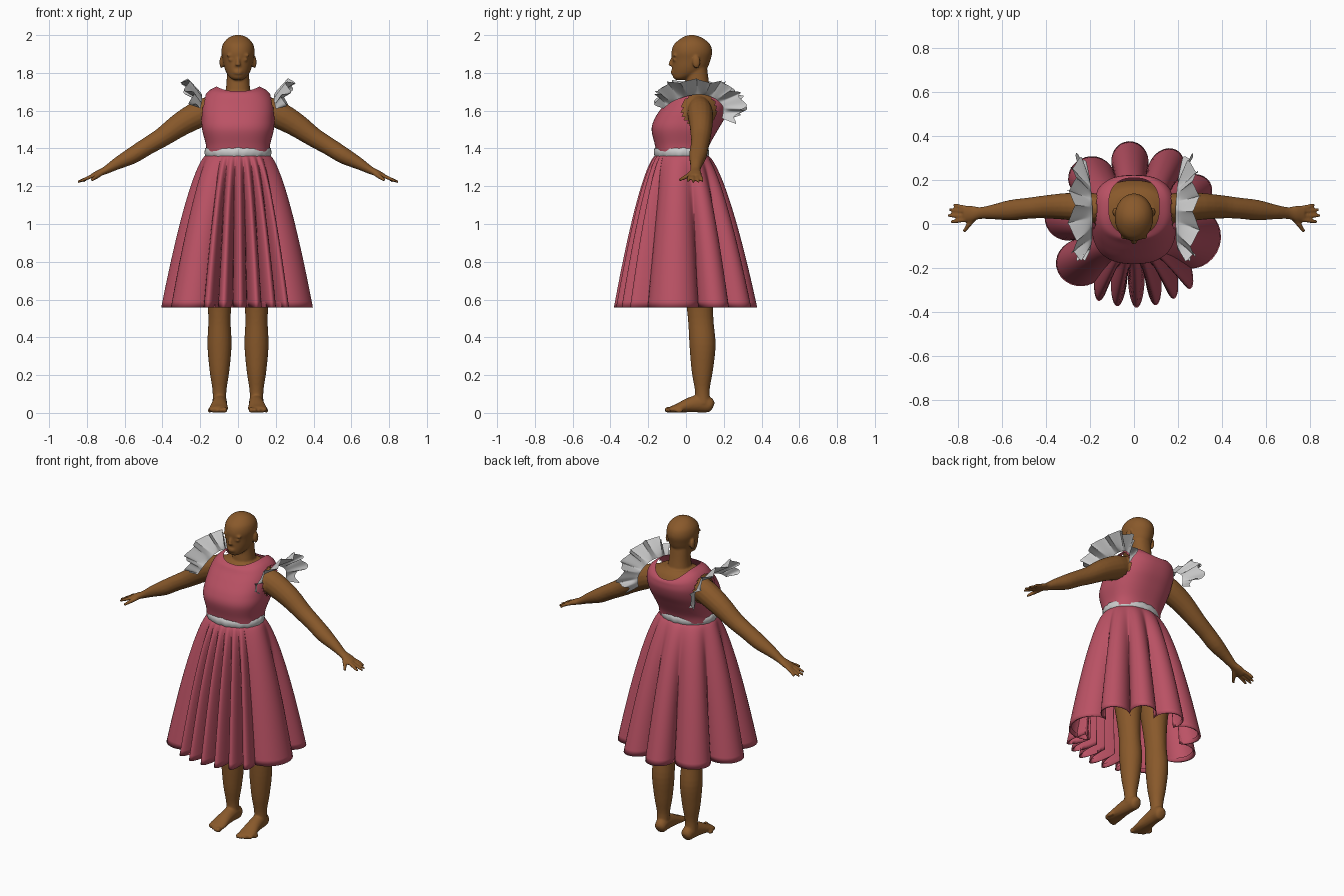
import bpy, bmesh, random
from math import sin, cos, pi, radians, hypot
from mathutils import Vector, Matrix

if "Cube" in bpy.data.objects:
    bpy.data.objects.remove(bpy.data.objects["Cube"])

random.seed(4)


def material(name, rgb):
    m = bpy.data.materials.new(name)
    m.diffuse_color = (*rgb, 1)
    m.use_nodes = True
    m.node_tree.nodes["Principled BSDF"].inputs["Base Color"].default_value = m.diffuse_color
    return m


SKIN = material("brown_skin", (0.25, 0.1, 0.024))
PINK = material("pink_cloth", (0.5, 0.085, 0.13))


def finish(bm, name, mat=None):
    bmesh.ops.recalc_face_normals(bm, faces=bm.faces)
    me = bpy.data.meshes.new(name)
    bm.to_mesh(me)
    bm.free()
    me.polygons.foreach_set("use_smooth", [True] * len(me.polygons))
    ob = bpy.data.objects.new(name, me)
    bpy.context.collection.objects.link(ob)
    if mat:
        me.materials.append(mat)
    return ob


def loft(bm, rings, closed=True, cap=False):
    vs = [[bm.verts.new(p) for p in r] for r in rings]
    n = len(vs[0])
    for a, b in zip(vs, vs[1:]):
        for i in range(n if closed else n - 1):
            j = (i + 1) % n
            bm.faces.new((a[i], a[j], b[j], b[i]))
    if cap:
        bm.faces.new(vs[0])
        bm.faces.new(vs[-1])


def smooth_rows(rows, steps):
    """Catmull-Rom resampling of a short table of rows."""
    out, n = [], len(rows)
    for k in range(n - 1):
        p = [rows[min(max(k + d, 0), n - 1)] for d in (-1, 0, 1, 2)]
        for s in range(steps + (k == n - 2)):
            t = s / steps
            out.append([0.5 * (2 * b + (c - a) * t + (2 * a - 5 * b + 4 * c - d) * t * t
                               + (3 * b - a - 3 * c + d) * t ** 3) for a, b, c, d in zip(*p)])
    return out


def sections(rows, n=40, steps=4, p=0.9, x0=0):
    """Horizontal oval rings from rows of z, half width, front y, back y, back drop, front drop."""
    rings = []
    for z, rx, yf, yb, *drop in smooth_rows(rows, steps):
        ring = []
        for i in range(n):
            c, s = cos(2 * pi * i / n), sin(2 * pi * i / n)
            sq = lambda v: abs(v) ** p * (1 if v > 0 else -1)
            dz = 0
            if drop:
                dz = drop[0] * max(0, s) ** 2 + drop[1] * max(0, -s) ** 2
            ring.append((x0 + rx * sq(c), (yf + yb) / 2 + (yb - yf) / 2 * sq(s), z - dz))
        rings.append(ring)
    return rings


def tube(bm, rows, n=16, steps=3):
    """Capped limb from rows of x, y, z, side radius, upright radius."""
    pts = smooth_rows(rows, steps)
    rings = []
    for k, (x, y, z, ra, rb) in enumerate(pts):
        t = (Vector(pts[min(k + 1, len(pts) - 1)][:3]) - Vector(pts[max(k - 1, 0)][:3])).normalized()
        side = t.cross(Vector((0, 0, 1))).normalized()
        up = side.cross(t)
        rings.append([Vector((x, y, z)) + side * ra * cos(2 * pi * i / n) + up * rb * sin(2 * pi * i / n)
                      for i in range(n)])
    loft(bm, rings, cap=True)


def ball(bm, loc, size):
    bmesh.ops.create_uvsphere(bm, u_segments=16, v_segments=10, radius=1,
                              matrix=Matrix.Translation(loc) @ Matrix.Diagonal((*size, 1)))


# Body: overlapping closed parts fused by a remesh
bm = bmesh.new()
torso = [(.80, .12, -.02, .13), (.9, .18, -.07, .17), (1.05, .185, -.1, .17), (1.2, .165, -.12, .12),
         (1.38, .155, -.13, .095), (1.5, .172, -.165, .155), (1.6, .18, -.11, .2),
         (1.67, .15, -.05, .175), (1.7, .09, -.01, .14)]
loft(bm, sections(torso), cap=True)
loft(bm, sections([(1.62, .075, .0, .14), (1.7, .066, -.005, .13), (1.76, .06, 0, .12), (1.84, .06, 0, .11)]), cap=True)
# head and face
loft(bm, sections([(1.763, .025, -.055, .0), (1.775, .043, -.068, .03), (1.8, .061, -.074, .09),
                   (1.83, .073, -.074, .115), (1.87, .081, -.074, .13), (1.91, .088, -.077, .139),
                   (1.95, .081, -.064, .128), (1.98, .058, -.03, .095), (1.996, .03, .0, .06),
                   (2.001, .006, .025, .035)], p=1), cap=True)
tube(bm, [(0, -.068, 1.885, .008, .008), (0, -.078, 1.86, .01, .01), (0, -.084, 1.838, .016, .011)])
for dz in (.005, -.005):
    ball(bm, (0, -.071, 1.803 + dz), (.024, .01, .006))
for s in (1, -1):
    ball(bm, (s * .035, -.06, 1.87), (.017, .011, .009))
    ball(bm, (s * .035, -.06, 1.893), (.028, .011, .009))
    ball(bm, (s * .087, .055, 1.857), (.011, .021, .034))
    # arm, palm and fingers
    arm = [(.13, .07, 1.61, .06, .07), (.2, .075, 1.585, .068, .072), (.3, .08, 1.53, .062, .064),
           (.4, .078, 1.46, .053, .052), (.48, .072, 1.412, .048, .047), (.56, .063, 1.362, .047, .044),
           (.64, .055, 1.32, .034, .032), (.7, .05, 1.285, .027, .021), (.74, .048, 1.268, .036, .017),
           (.775, .046, 1.252, .036, .013)]
    tube(bm, [(s * x, *r) for x, *r in arm])
    for y0, y1, tip, zt in ((.074, .088, .82, 1.225), (.056, .066, .843, 1.222),
                            (.037, .038, .85, 1.222), (.019, .01, .835, 1.226)):
        tube(bm, [(s * .765, y0, 1.256, .01, .01), (s * .8, (y0 + y1) / 2, 1.242, .01, .01),
                  (s * tip, y1, zt, .007, .007)], n=10)
    tube(bm, [(s * .72, .035, 1.27, .013, .013), (s * .75, 0, 1.25, .012, .012),
              (s * .775, -.035, 1.232, .008, .008)], n=10)
    # leg, foot and toes
    loft(bm, sections([(.05, .037, .05, .13), (.12, .037, .047, .125), (.22, .052, .03, .142),
                       (.36, .064, .018, .157), (.5, .059, .01, .145), (.65, .07, -.01, .145),
                       (.8, .086, -.04, .16), (.95, .09, -.06, .165)], n=24, p=1, x0=s * .098), cap=True)
    foot = [(.145, .035, .015, .015), (.13, .04, .034, .038), (.08, .05, .038, .048), (.02, .042, .042, .04),
            (-.04, .026, .05, .025), (-.075, .018, .05, .018), (-.088, .015, .042, .013)]
    tube(bm, [(s * (.1 - y * .06), y, z, a, b) for y, z, a, b in foot])
    for k in range(5):
        r = .016 - .002 * min(k, 2)
        ball(bm, (s * (.07 + .02 * k), -.093 + .007 * k * k / 2, r), (r * .85, .022, r))
body = finish(bm, "body", SKIN)
rm = body.modifiers.new("fuse", 'REMESH')
rm.mode, rm.voxel_size, rm.use_smooth_shade = 'VOXEL', .006, True
sm = body.modifiers.new("soften", 'SMOOTH')
sm.factor, sm.iterations = .5, 4

# Bodice with scooped neck and armholes
bm = bmesh.new()
loft(bm, sections([(1.37, .168, -.155, .11, 0, 0), (1.42, .17, -.165, .125, 0, 0), (1.5, .19, -.182, .17, 0, 0),
                   (1.56, .193, -.165, .205, 0, 0), (1.62, .192, -.125, .222, .01, 0),
                   (1.67, .18, -.09, .222, .025, .005), (1.705, .155, -.07, .218, .045, .012),
                   (1.728, .115, -.05, .21, .06, .025)], n=72, steps=6, p=.8))
hole = [f for f in bm.faces for c in [f.calc_center_median()]
        if abs(c.x) > .13 and hypot((c.y - .07) / .09, (c.z - 1.605) / .085) < 1]
bmesh.ops.delete(bm, geom=hole, context='FACES')
finish(bm, "bodice", PINK)

# Waistband, gently puckered
bm = bmesh.new()
rings = []
for z, g in ((1.355, .002), (1.362, .008), (1.38, .010), (1.398, .008), (1.404, .0)):
    rings.append([((.167 + g) * cos(a), -.024 + (.136 + g) * sin(a), z + .003 * sin(19 * a) * cos(4 * a))
                  for a in (2 * pi * i / 160 for i in range(160))])
loft(bm, rings)
finish(bm, "waistband")

# Skirt: six tight front pleats, seven broad folds around the rest
edges = [-44, 14, 47, 77, 110, 152, 196, 240]
lobes = [(a, b - a, .33, random.uniform(.99, 1.05), 1) for a, b in zip(edges, edges[1:])]
lobes += [(240 + 76 / 6 * i, 76 / 6, .46, 1.01, .35) for i in range(6)]


def skirt_ring(s, inset=0):
    f, amp, ring = s ** .66, s ** .6, []
    rx, ry, yc = .168 + .235 * f, .136 + .242 * f, -.024 * (1 - f)
    for a0, width, depth, size, side in lobes:
        for k in range(24):
            t = k / 24
            w = .5 - .5 * cos(2 * pi * t)
            a = radians(a0 + width * (t - .18 * amp * sin(2 * pi * t)))
            grow = 1 + (size - 1) * amp * w
            cut = depth * amp * (1 - w)
            x = rx * cos(a) * (grow * (1 - side * cut) - inset * w)
            y = yc + ry * sin(a) * (grow * (1 - cut) - inset * w)
            ring.append((x, y, 1.365 - .807 * s))
    return ring


bm = bmesh.new()
loft(bm, [skirt_ring((i / 32) ** 1.3) for i in range(33)] + [skirt_ring(.998, .03), skirt_ring(.97, .035)])
finish(bm, "skirt", PINK)

# Shoulder ruffles: wavy fans between an armhole edge and a flared edge
inner = [(.2, -.12, 1.61), (.192, -.075, 1.645), (.19, 0, 1.675), (.19, .08, 1.685), (.195, .15, 1.665),
         (.2, .195, 1.62), (.2, .19, 1.56)]
outer = [(.235, -.155, 1.63), (.26, -.145, 1.705), (.28, -.05, 1.755), (.285, .09, 1.757), (.275, .22, 1.735),
         (.25, .31, 1.63), (.23, .25, 1.54)]
A, B = smooth_rows(inner, 24), smooth_rows(outer, 24)
for s, name in ((1, "left_shoulder_ruffle"), (-1, "right_shoulder_ruffle")):
    bm = bmesh.new()
    rings = []
    for j in range(9):
        v, ring = j / 8, []
        for i, (a, b) in enumerate(zip(A, B)):
            u = i / (len(A) - 1)
            p = Vector(a).lerp(Vector(b), v)
            phase = 2 * pi * 6 * u + .6 * s + .8 * sin(9 * u)
            p += v ** .8 * .024 * sin(phase) * Vector((.85, 0, -.5))
            p.y += v * .014 * sin(2 * phase)
            ring.append((s * p.x, p.y, p.z))
        rings.append(ring)
    loft(bm, rings, closed=False)
    finish(bm, name)
